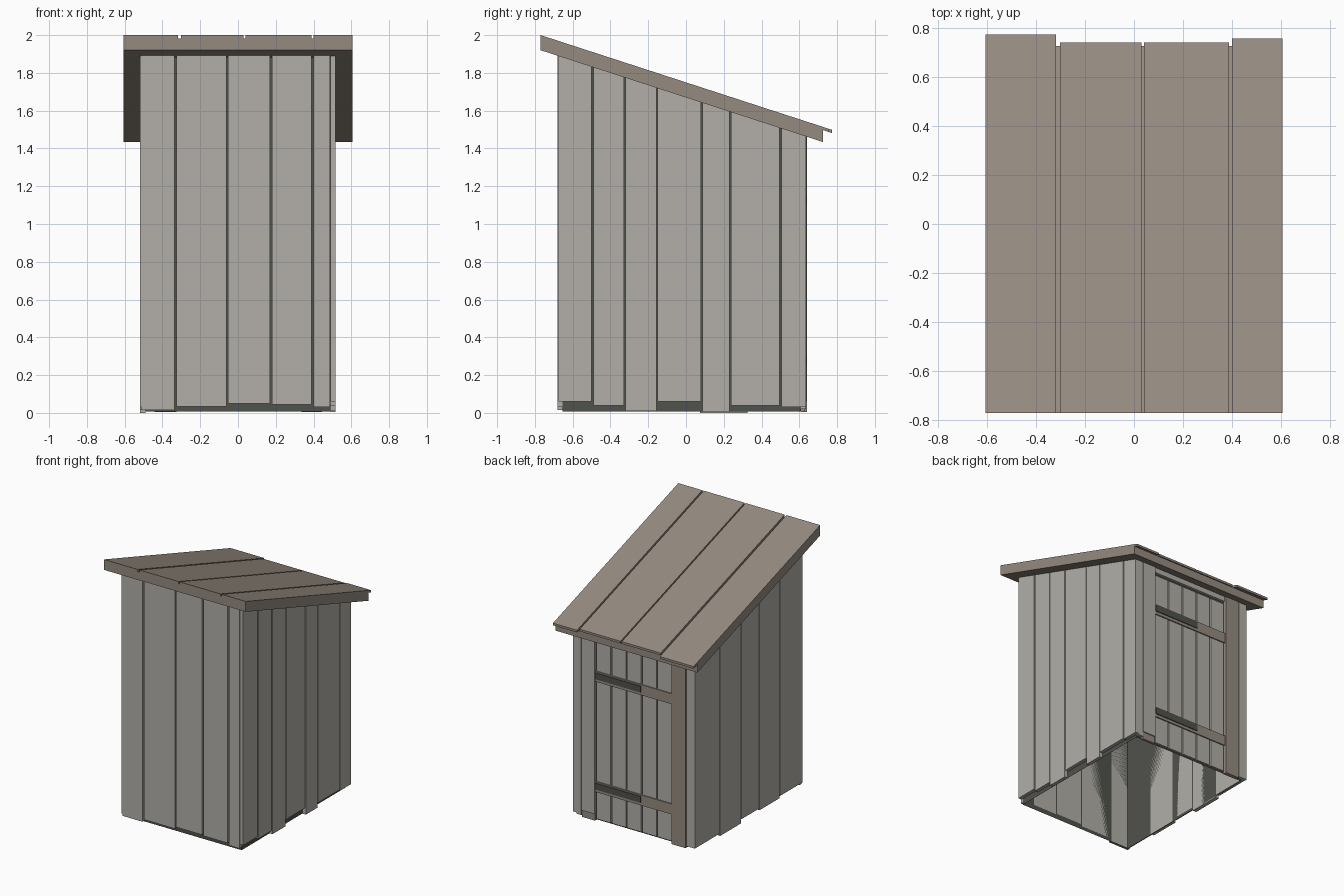
import bpy

if "Cube" in bpy.data.objects:
    bpy.data.objects.remove(bpy.data.objects["Cube"], do_unlink=True)


def material(name, hex_colour):
    def linear(c):
        return c / 12.92 if c <= 0.04045 else ((c + 0.055) / 1.055) ** 2.4
    rgb = [linear(int(hex_colour[i:i + 2], 16) / 255) for i in (0, 2, 4)]
    m = bpy.data.materials.new(name)
    m.use_nodes = True
    m.diffuse_color = (*rgb, 1)
    m.node_tree.nodes["Principled BSDF"].inputs["Base Color"].default_value = (*rgb, 1)
    return m


GREY = material("weathered grey wood", "B2AFA8")
BROWN = material("brown wood", "958B80")
DARK = material("dark lining", "50524C")

SLOPE = 0.325


def eaves(y):
    """Height of the roof underside."""
    return 1.92 - SLOPE * (y + 0.77)


def block(name, x, y, bottom, top, mat, open_bottom=False):
    """Box whose bottom and top are heights or functions of y."""
    def height(h, yy):
        return h(yy) if callable(h) else h
    verts = [(xx, yy, height(h, yy)) for h in (bottom, top)
             for xx, yy in ((x[0], y[0]), (x[1], y[0]), (x[1], y[1]), (x[0], y[1]))]
    faces = [(4, 5, 6, 7)] + [(i, (i + 1) % 4, (i + 1) % 4 + 4, i + 4) for i in range(4)]
    if not open_bottom:
        faces.append((3, 2, 1, 0))
    mesh = bpy.data.meshes.new(name)
    mesh.from_pydata(verts, [], faces)
    mesh.materials.append(mat)
    obj = bpy.data.objects.new(name, mesh)
    bpy.context.collection.objects.link(obj)
    return obj


# Hollow dark lining, open underneath
block("wall_lining", (-0.49, 0.49), (-0.655, 0.61), 0.008, eaves, DARK, True)

# Front planks: start, end, bottom height
for a, b, z in ((-0.51, -0.337, 0.015), (-0.325, -0.062, 0.035), (-0.053, 0.17, 0.05),
                (0.18, 0.388, 0.045), (0.4, 0.487, 0.03)):
    block("front_plank", (a, b), (-0.68, -0.655), z, eaves, GREY)

# Side planks
for a, b, z in ((-0.675, -0.5, 0.06), (-0.49, -0.329, 0.04), (-0.319, -0.157, 0.01),
                (-0.15, 0.08, 0.06), (0.088, 0.23, 0.005), (0.237, 0.495, 0.04),
                (0.505, 0.635, 0.03)):
    block("left_plank", (0.49, 0.517), (a, b), z, eaves, GREY)
for a, b, z in ((-0.675, -0.405, 0.03), (-0.397, -0.154, 0.015), (-0.146, 0.066, 0.03),
                (0.074, 0.326, 0), (0.334, 0.635, 0.02)):
    block("right_plank", (-0.52, -0.49), (a, b), z, eaves, GREY)

# Door wall: corner planks, posts and header
block("back_plank", (0.45, 0.49), (0.61, 0.635), 0.02, eaves, GREY)
block("back_plank", (-0.49, -0.45), (0.61, 0.635), 0.02, eaves, GREY)
block("door_post", (0.335, 0.445), (0.61, 0.63), 0.005, 1.42, BROWN)
block("post_cover", (0.335, 0.445), (0.61, 0.638), 0.06, eaves, GREY)
block("door_post", (-0.443, -0.325), (0.61, 0.64), 0.005, eaves, BROWN)
block("door_header", (-0.32, 0.33), (0.61, 0.63), 1.425, eaves, GREY)

# Door made of five boards with two braces and strap hinges
for i in range(5):
    x = -0.32 + i * 0.13
    block("door_board", (x + 0.005, x + 0.125), (0.61, 0.625), 0.02, 1.405, GREY)
for z in (0.23, 1.08):
    block("door_brace", (-0.32, 0.33), (0.61, 0.634), z, z + 0.08, BROWN)
    block("strap_hinge", (-0.06, 0.33), (0.634, 0.64), z + 0.022, z + 0.07, DARK)

# Sloping roof slab with four thin boards on top
block("roof_slab", (-0.605, 0.605), (-0.77, 0.725), eaves,
      lambda y: eaves(y) + 0.063, BROWN)
for a, b, end in ((-0.605, -0.317, 0.772), (-0.302, 0.03, 0.74),
                  (0.04, 0.388, 0.74), (0.4, 0.605, 0.756)):
    block("roof_board", (a, b), (-0.77, end), lambda y: eaves(y) + 0.063,
          lambda y: eaves(y) + 0.08, BROWN)
